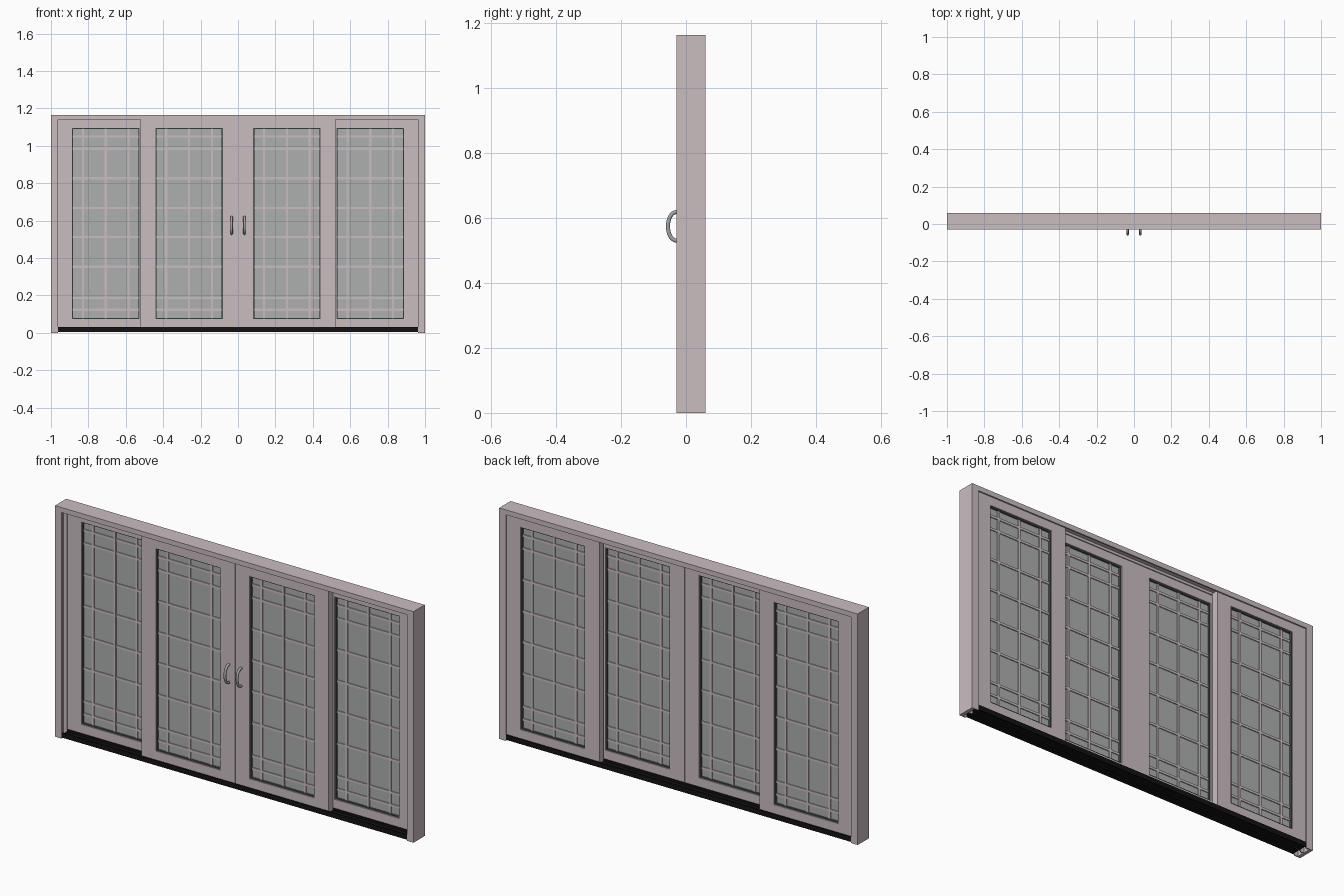
import bpy, bmesh, math

if "Cube" in bpy.data.objects:
    bpy.data.objects.remove(bpy.data.objects["Cube"])

H = 1.165


def material(name, rgb):
    m = bpy.data.materials.new(name)
    m.diffuse_color = (*rgb, 1)
    m.use_nodes = True
    m.node_tree.nodes["Principled BSDF"].inputs["Base Color"].default_value = m.diffuse_color
    return m


FRAME = material("mauve paint", (0.59, 0.51, 0.53))
BLACK = material("black sill", (0.006, 0.006, 0.006))
DARK = material("dark gasket", (0.09, 0.10, 0.10))
GLASS = material("grey glass", (0.42, 0.43, 0.43))
METAL = material("handle metal", (0.36, 0.38, 0.37))


def finish(name, bm, mat):
    bmesh.ops.recalc_face_normals(bm, faces=bm.faces)
    me = bpy.data.meshes.new(name)
    bm.to_mesh(me)
    bm.free()
    ob = bpy.data.objects.new(name, me)
    bpy.context.collection.objects.link(ob)
    me.materials.append(mat)
    return ob


def boxes(name, items, mat):
    """One object from (x0, x1, y0, y1, z0, z1) boxes."""
    bm = bmesh.new()
    for x0, x1, y0, y1, z0, z1 in items:
        vs = bmesh.ops.create_cube(bm, size=1)["verts"]
        for v in vs:
            v.co.x = x1 if v.co.x > 0 else x0
            v.co.y = y1 if v.co.y > 0 else y0
            v.co.z = z1 if v.co.z > 0 else z0
    return finish(name, bm, mat)


def mitred(name, rect, profile, mat, closed=True):
    """Sweep a profile of (x inset, z inset, y) round a rectangle with mitred corners."""
    x0, x1, z0, z1 = rect
    bm = bmesh.new()
    rings = []
    for cx, sx, cz, sz in ((x0, 1, z0, 1), (x0, 1, z1, -1), (x1, -1, z1, -1), (x1, -1, z0, 1)):
        if not closed and cz == z0:
            sz = 0
        rings.append([bm.verts.new((cx + sx * a, y, cz + sz * b)) for a, b, y in profile])
    n = len(profile)
    for i in range(4 if closed else 3):
        r, s = rings[i], rings[(i + 1) % 4]
        for j in range(n):
            k = (j + 1) % n
            bm.faces.new((r[j], r[k], s[k], s[j]))
    if not closed:
        bm.faces.new(rings[0])
        bm.faces.new(rings[3])
    return finish(name, bm, mat)


# Outer frame: E-shaped section giving a front and a rear track
deep, lip = (0.018, 0.012), (0.037, 0.025)
section = [(0, 0, -0.03), (*lip, -0.03), (*lip, -0.024), (*deep, -0.024), (*deep, 0.012),
           (*lip, 0.012), (*lip, 0.017), (*deep, 0.017), (*deep, 0.053), (*lip, 0.053),
           (*lip, 0.06), (0, 0, 0.06)]
mitred("outer_frame", (-1, 1, 0, H), section, FRAME, closed=False)

# Black sill with rails above and ribs below
S = 0.963
sill = [(-S, S, -0.029, 0.059, 0.012, 0.019)]
for y0, y1 in ((-0.029, -0.024), (0.012, 0.017), (0.053, 0.059)):
    sill.append((-S, S, y0, y1, 0.019, 0.03))
    sill.append((-S, S, y0, y1, 0.005, 0.012))
boxes("sill", sill, BLACK)


def door(name, x0, x1, y0, y1):
    z0, z1 = 0.021, 1.149
    w, b, t = 0.08, 0.053, 0.006
    # stiles and rails
    mitred(name + "_frame", (x0, x1, z0, z1),
           [(0, 0, y0), (w, b, y0), (w, b, y1), (0, 0, y1)], FRAME)
    gx0, gx1, gz0, gz1 = x0 + w, x1 - w, z0 + b, z1 - b
    # gasket round the opening
    mitred(name + "_gasket", (gx0, gx1, gz0, gz1),
           [(0, 0, y0 + 0.005), (t, t, y0 + 0.005), (t, t, y1 - 0.005), (0, 0, y1 - 0.005)], DARK)
    ym = (y0 + y1) / 2
    boxes(name + "_glass", [(gx0, gx1, ym - 0.003, ym + 0.003, gz0, gz1)], GLASS)
    # glazing bars
    h, d = 0.006, 0.008
    cx = (gx0 + gx1) / 2
    bars = [(cx + o - h, cx + o + h, ym - d, ym + d, gz0, gz1) for o in (-0.122, 0, 0.122)]
    bars += [(gx0, gx1, ym - d + 0.0005, ym + d - 0.0005, z - h, z + h)
             for z in (0.123, 0.187, 0.353, 0.513, 0.668, 0.826, 0.984, 1.05)]
    boxes(name + "_glazing_bars", bars, FRAME)


# Pull handle: bowed round bar
def handle(name, x):
    cu = bpy.data.curves.new(name, "CURVE")
    cu.dimensions = "3D"
    cu.bevel_depth = 0.0065
    cu.bevel_resolution = 3
    cu.use_fill_caps = True
    sp = cu.splines.new("POLY")
    n = 16
    sp.points.add(n)
    for i, p in enumerate(sp.points):
        a = math.pi * i / n
        y = -0.02 - 0.0355 * math.sin(a) ** 0.7
        p.co = (x, y, 0.575 + 0.045 * math.cos(a), 1)
    ob = bpy.data.objects.new(name, cu)
    bpy.context.collection.objects.link(ob)
    cu.materials.append(METAL)
    bpy.ops.object.select_all(action="DESELECT")
    ob.select_set(True)
    bpy.context.view_layer.objects.active = ob
    bpy.ops.object.convert(target="MESH")
    bpy.ops.object.shade_smooth_by_angle(angle=math.radians(40))


# Two sliding doors in front, two side panels behind
for side, s in (("left", -1), ("right", 1)):
    a, b = sorted((s * 0.001, s * 0.522))
    door(side + "_sliding_door", a, b, -0.023, 0.011)
    a, b = sorted((s * 0.447, s * 0.967))
    door(side + "_side_panel", a, b, 0.018, 0.052)
    handle(side + "_handle", s * 0.034)
